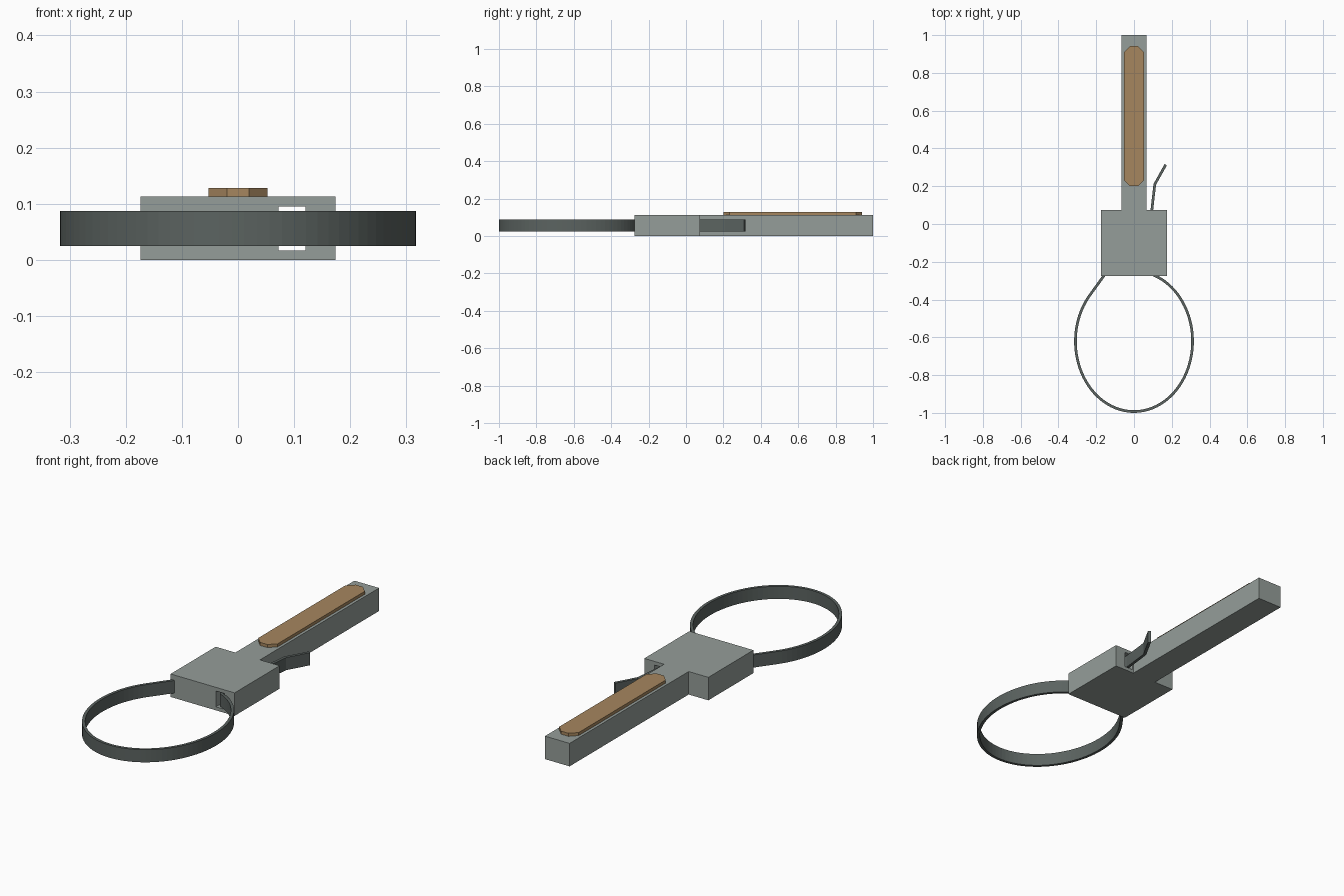
import bpy, bmesh, math
from mathutils import Vector

if "Cube" in bpy.data.objects:
    bpy.data.objects.remove(bpy.data.objects["Cube"], do_unlink=True)


def material(name, rgb):
    m = bpy.data.materials.new(name)
    m.use_nodes = True
    m.diffuse_color = (*rgb, 1)
    m.node_tree.nodes["Principled BSDF"].inputs["Base Color"].default_value = (*rgb, 1)
    return m


grey = material("light grey", (0.30, 0.34, 0.32))
dark = material("dark grey", (0.105, 0.125, 0.118))
tan = material("tan", (0.38, 0.24, 0.113))


def prism(name, outline, z0, z1, mat):
    """Extrude a flat outline from z0 to z1."""
    bm = bmesh.new()
    face = bm.faces.new([bm.verts.new((x, y, z0)) for x, y in outline])
    top = bmesh.ops.extrude_face_region(bm, geom=[face])["geom"]
    verts = [g for g in top if isinstance(g, bmesh.types.BMVert)]
    bmesh.ops.translate(bm, verts=verts, vec=(0, 0, z1 - z0))
    bmesh.ops.recalc_face_normals(bm, faces=bm.faces)
    mesh = bpy.data.meshes.new(name)
    bm.to_mesh(mesh)
    bm.free()
    mesh.materials.append(mat)
    obj = bpy.data.objects.new(name, mesh)
    bpy.context.collection.objects.link(obj)
    return obj


def ribbon_outline(path, half):
    """Offset an open path to both sides, mitred at the bends."""
    pts = [Vector(p) for p in path]
    left, right = [], []
    for i, p in enumerate(pts):
        a = (p - pts[i - 1]).normalized() if i else None
        b = (pts[i + 1] - p).normalized() if i < len(pts) - 1 else None
        a, b = a or b, b or a
        t = (a + b).normalized()
        n = Vector((-t.y, t.x)) * half / max(t.dot(a), 0.5)
        left.append(p + n)
        right.append(p - n)
    return left + right[::-1]


# Head block and handle in one piece
half_outline = [(0.174, -0.275), (0.174, 0.075), (0.067, 0.075), (0.067, 1.0)]
body = prism("head_and_handle",
             half_outline + [(-x, y) for x, y in reversed(half_outline)],
             0, 0.113, grey)

# Slot through the head for the strap
slot = prism("slot_cutter", [(0.072, -0.4), (0.12, -0.4), (0.12, 0.2), (0.072, 0.2)],
             0.017, 0.095, grey)
slot.hide_render = True
cut = body.modifiers.new("slot", "BOOLEAN")
cut.operation = "DIFFERENCE"
cut.solver = "EXACT"
cut.object = slot
bpy.context.view_layer.update()
cut_mesh = bpy.data.meshes.new_from_object(
    body.evaluated_get(bpy.context.evaluated_depsgraph_get()))
body.modifiers.clear()
body.data = cut_mesh
bpy.data.objects.remove(slot, do_unlink=True)

# Grip plate with clipped corners
w, y0, y1, cx, cy = 0.053, 0.2, 0.942, 0.02, 0.033
side = [(cx, y0), (w, y0 + cy), (w, y1 - cy), (cx, y1)]
prism("grip_plate", side + [(-x, y) for x, y in reversed(side)], 0.113, 0.128, tan)

# Strap: free tail, run through the slot, oval loop, fixed end in the head
path = [(0.168, 0.314), (0.11, 0.21), (0.094, 0.07), (0.094, -0.262)]
start, end, steps = 0.34, 2 * math.pi - 0.835, 72
for i in range(steps + 1):
    t = start + (end - start) * i / steps
    path.append((0.31 * math.sin(t), -0.621 + 0.372 * math.cos(t)))
path += [(-0.16, -0.275), (-0.146, -0.255)]
prism("strap", ribbon_outline(path, 0.007), 0.025, 0.087, dark)
